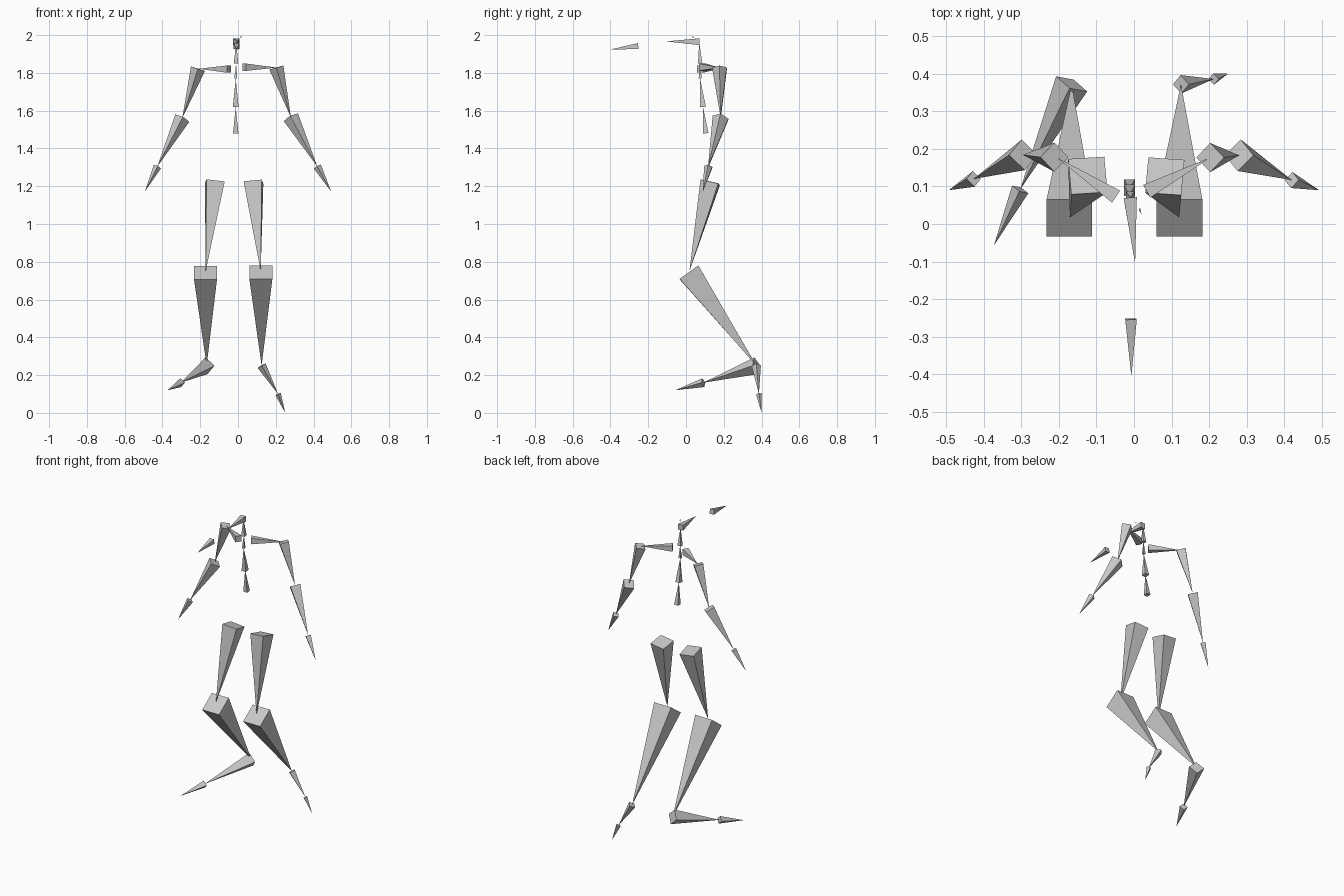
import bpy, math
from mathutils import Vector, Matrix

old = bpy.data.objects.get("Cube")
if old:
    bpy.data.objects.remove(old, do_unlink=True)

grey = bpy.data.materials.new("plain_grey")
grey.use_nodes = True
color = (0.58, 0.58, 0.58, 1)
grey.diffuse_color = color
grey.node_tree.nodes["Principled BSDF"].inputs["Base Color"].default_value = color

X, Y, Z = Vector((1, 0, 0)), Vector((0, 1, 0)), Vector((0, 0, 1))


def bone(name, head, tail, side=X, turn=0):
    """Square pyramid from head to tail; its width is a fifth of its length."""
    head, tail = Vector(head), Vector(tail)
    axis = tail - head
    half = axis.length * 0.1
    axis.normalize()
    u = (side - axis * side.dot(axis)).normalized()
    u = Matrix.Rotation(math.radians(turn), 3, axis) @ u
    v = axis.cross(u)
    corners = [head + (u * a + v * b) * half
               for a, b in ((-1, -1), (1, -1), (1, 1), (-1, 1))]
    faces = [(3, 2, 1, 0)] + [(i, (i + 1) % 4, 4) for i in range(4)]
    mesh = bpy.data.meshes.new(name)
    mesh.from_pydata(corners + [tail], [], faces)
    mesh.materials.append(grey)
    bpy.context.collection.objects.link(bpy.data.objects.new(name, mesh))


def chain(names, joints, side=X, turn=0):
    """Bones that follow each other from joint to joint."""
    for name, head, tail in zip(names, joints, joints[1:]):
        bone(name, head, tail, side, turn)


# Spine, neck and head
chain(["lower_spine", "middle_spine", "upper_spine", "neck", "head"],
      [(-.012, .105, 1.48), (-.012, .09, 1.62), (-.012, .075, 1.77),
       (-.01, .075, 1.85), (-.01, .07, 1.965), (.003, -.105, 1.967)])
bone("head_tip", (.015, .04, 1.987), (.02, .025, 2.0))
bone("front_marker", (-.008, -.253, 1.942), (-.007, -.405, 1.923))

# Shoulders
bone("left_collar", (.034, .087, 1.83), (.205, .178, 1.828), Z)
bone("right_collar", (-.048, .073, 1.82), (-.207, .178, 1.822), Z)

# Arms
arm = ["upper_arm", "forearm", "hand"]
chain(["left_" + n for n in arm],
      [(.203, .177, 1.828), (.28, .183, 1.565), (.42, .117, 1.304), (.493, .09, 1.172)],
      Y, 45)
chain(["right_" + n for n in arm],
      [(-.212, .178, 1.822), (-.295, .184, 1.56), (-.427, .12, 1.304), (-.493, .09, 1.172)],
      Y, 45)

# Thighs
bone("left_thigh", (.082, .127, 1.22), (.12, .018, .75), X, 5)
bone("right_thigh", (-.123, .129, 1.22), (-.171, .018, .75), X, -5)

# Shins
left_ankle, right_ankle = (.125, .372, .25), (-.166, .373, .25)
bone("left_shin", (.121, .016, .745), left_ankle)
bone("right_shin", (-.172, .016, .742), right_ankle)

# Feet and toes
foot = ["foot", "toe"]
chain(["left_" + n for n in foot],
      [left_ankle, (.212, .386, .1), (.25, .4, 0)], Y, 45)
chain(["right_" + n for n in foot],
      [right_ankle, (-.303, .092, .16), (-.373, -.057, .12)], Z, 45)
